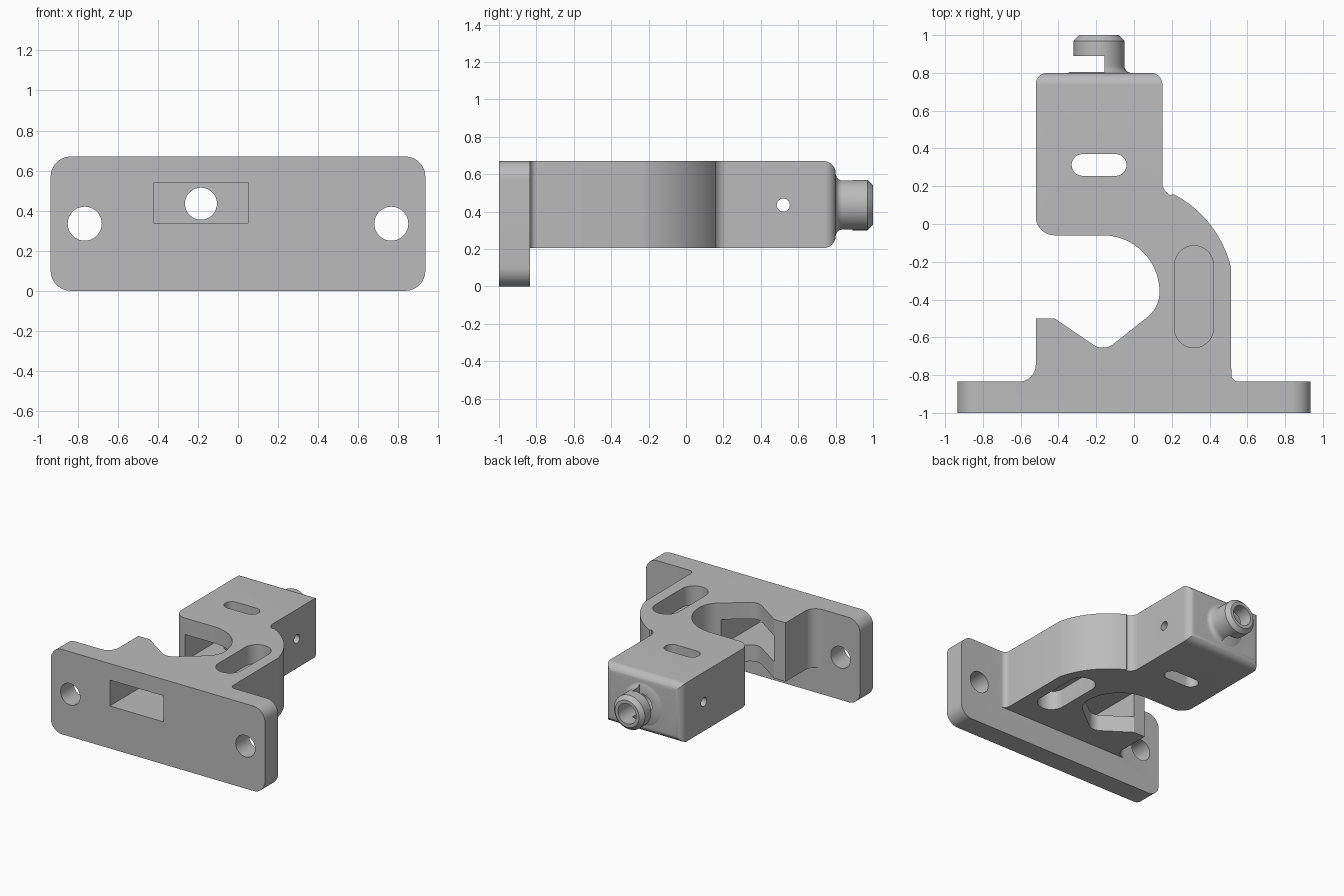
import bpy, bmesh
from math import sin, cos, pi, radians
from mathutils import Vector

if "Cube" in bpy.data.objects:
    bpy.data.objects.remove(bpy.data.objects["Cube"])

grey = bpy.data.materials.new("plain grey")
grey.use_nodes = True
grey.diffuse_color = (0.5, 0.5, 0.5, 1)
grey.node_tree.nodes["Principled BSDF"].inputs["Base Color"].default_value = (0.5, 0.5, 0.5, 1)


def finish(name, bm):
    bmesh.ops.remove_doubles(bm, verts=bm.verts, dist=0.0005)
    bmesh.ops.recalc_face_normals(bm, faces=bm.faces)
    mesh = bpy.data.meshes.new(name)
    bm.to_mesh(mesh)
    bm.free()
    mesh.materials.append(grey)
    obj = bpy.data.objects.new(name, mesh)
    bpy.context.collection.objects.link(obj)
    return obj


def arc(cx, cy, r, start, end, steps=12):
    angles = [radians(start + (end - start) * i / steps) for i in range(steps + 1)]
    return [(cx + r * cos(a), cy + r * sin(a)) for a in angles]


def rounded(x0, x1, y0, y1, r):
    return (arc(x1 - r, y0 + r, r, -90, 0) + arc(x1 - r, y1 - r, r, 0, 90)
            + arc(x0 + r, y1 - r, r, 90, 180) + arc(x0 + r, y0 + r, r, 180, 270))


def prism(name, points, axis, low, high):
    """Extrude a flat outline along one axis."""
    place = {"x": lambda a, b: (low, a, b), "y": lambda a, b: (a, low, b),
             "z": lambda a, b: (a, b, low)}[axis]
    clean = []
    for p in points:
        if not clean or (Vector(p) - Vector(clean[-1])).length > 0.001:
            clean.append(p)
    if (Vector(clean[0]) - Vector(clean[-1])).length < 0.001:
        clean.pop()
    bm = bmesh.new()
    face = bm.faces.new([bm.verts.new(place(*p)) for p in clean])
    new = bmesh.ops.extrude_face_region(bm, geom=[face])["geom"]
    shift = Vector([(high - low) * (axis == k) for k in "xyz"])
    bmesh.ops.translate(bm, vec=shift, verts=[v for v in new if isinstance(v, bmesh.types.BMVert)])
    return finish(name, bm)


def box(name, x0, x1, y0, y1, z0, z1):
    return prism(name, [(x0, y0), (x1, y0), (x1, y1), (x0, y1)], "z", z0, z1)


def combine(target, other, operation):
    other.hide_render = True
    mod = target.modifiers.new("combine", "BOOLEAN")
    mod.object, mod.operation, mod.solver = other, operation, "EXACT"
    bpy.context.view_layer.objects.active = target
    bpy.ops.object.modifier_apply(modifier=mod.name)
    bpy.data.objects.remove(other)


# Hooked arm with the open jaw
PX, PZ = -0.185, 0.435
outline = [(-0.61, -0.9)] + arc(-0.61, -0.745, 0.09, -90, 0)
outline += [(-0.52, -0.5), (-0.42, -0.5)]
outline += arc(-0.165, -0.565, 0.09, 235, 305)
outline += arc(-0.035, -0.36, 0.17, -50, 0)
outline += arc(-0.165, -0.36, 0.3, 0, 90, 24)
outline += arc(-0.42, 0.04, 0.1, 270, 180)
outline += arc(-0.46, 0.74, 0.06, 180, 90)
outline += arc(0.09, 0.74, 0.06, 90, 0)
outline += arc(0.225, 0.22, 0.075, 180, 245)
outline += arc(-0.065, -0.37, 0.595, 63, 14, 20)
outline += arc(0.555, -0.795, 0.04, 180, 270) + [(0.555, -0.9)]
bracket = prism("bracket", outline, "z", 0.205, 0.67)

# Round the upper and lower back edges
side = [(-1.2, 0.1), (0.735, 0.1), (0.735, 0.205)] + arc(0.735, 0.27, 0.065, -90, 0)
side += arc(0.735, 0.605, 0.065, 0, 90) + [(0.735, 0.8), (-1.2, 0.8)]
combine(bracket, prism("edge_cutter", side, "x", -1.2, 1.2), "INTERSECT")

# Mounting plate
plate = prism("plate", rounded(-0.935, 0.935, 0, 0.67, 0.1), "y", -1, -0.835)
combine(bracket, plate, "UNION")

# Turned peg with flared foot, chamfered tip and side notch
profile = [(0.7, 0.17)] + [(y, r) for y, r in arc(0.835, 0.17, 0.035, 180, 270, 8)]
profile += [(0.97, 0.135), (1.0, 0.105)]
bm = bmesh.new()
SEG = 48
rings = [[bm.verts.new((PX + r * cos(2 * pi * i / SEG), y, PZ + r * sin(2 * pi * i / SEG)))
          for i in range(SEG)] for y, r in profile]
for a, b in zip(rings, rings[1:]):
    for i in range(SEG):
        j = (i + 1) % SEG
        bm.faces.new((a[i], a[j], b[j], b[i]))
bm.faces.new(rings[0])
bm.faces.new(rings[-1])
peg = finish("peg", bm)
combine(peg, box("notch_cutter", -0.5, -0.155, 0.804, 0.89, 0.2, 0.7), "DIFFERENCE")
combine(bracket, peg, "UNION")

# Plate screw holes
for x in (-0.765, 0.765):
    combine(bracket, prism("screw_cutter", arc(x, 0.335, 0.085, 0, 360, 36), "y", -1.1, -0.7), "DIFFERENCE")

# Rectangular channel, round bore and cross pin hole
combine(bracket, box("channel_cutter", -0.42, 0.05, -1.1, 0.42, 0.335, 0.54), "DIFFERENCE")
combine(bracket, prism("bore_cutter", arc(PX, PZ, 0.08, 0, 360, 36), "y", 0.3, 1.1), "DIFFERENCE")
combine(bracket, prism("pin_cutter", arc(0.52, PZ, 0.035, 0, 360, 24), "x", -0.8, 0.4), "DIFFERENCE")

# Through slot in the block, and blind pockets above and below in the arm
combine(bracket, prism("slot_cutter", rounded(-0.33, -0.04, 0.255, 0.37, 0.0575), "z", 0, 1), "DIFFERENCE")
for low, high in ((0.52, 0.9), (0.1, 0.355)):
    pocket = rounded(0.215, 0.42, -0.655, -0.115, 0.1025)
    combine(bracket, prism("pocket_cutter", pocket, "z", low, high), "DIFFERENCE")

# Smooth curved walls, keep machined edges crisp
bpy.ops.object.select_all(action="DESELECT")
bracket.select_set(True)
bpy.context.view_layer.objects.active = bracket
bpy.ops.object.shade_smooth_by_angle(angle=radians(30))
